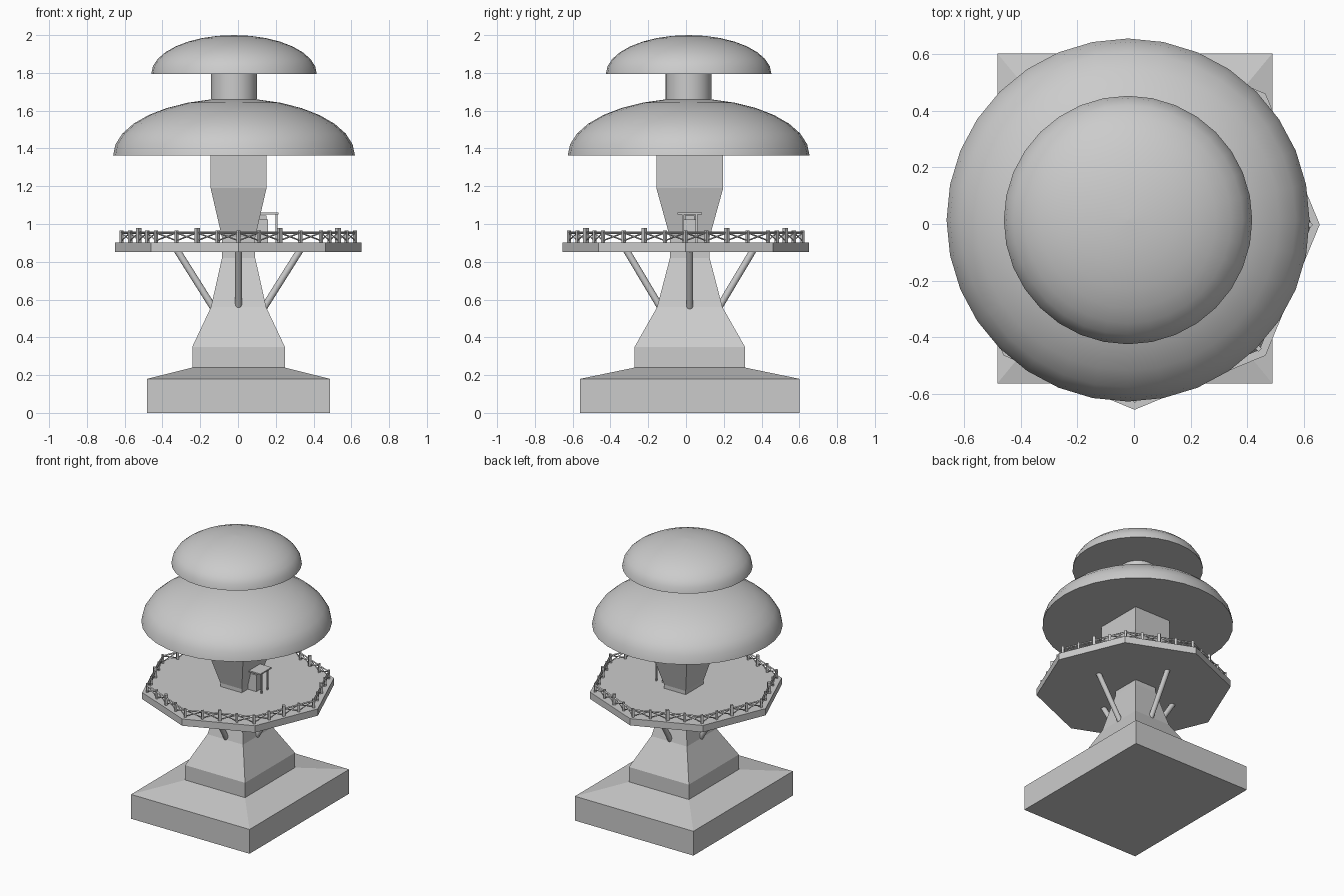
import bpy, bmesh, math
from mathutils import Vector, Matrix

if "Cube" in bpy.data.objects:
    bpy.data.objects.remove(bpy.data.objects["Cube"])


def finish(name, bm, smooth=False):
    bmesh.ops.recalc_face_normals(bm, faces=bm.faces)
    me = bpy.data.meshes.new(name)
    bm.to_mesh(me)
    bm.free()
    ob = bpy.data.objects.new(name, me)
    bpy.context.collection.objects.link(ob)
    if smooth:
        bpy.ops.object.select_all(action='DESELECT')
        ob.select_set(True)
        bpy.context.view_layer.objects.active = ob
        bpy.ops.object.shade_smooth_by_angle(angle=math.radians(40))
    return ob


def loft(bm, rings):
    loops = [[bm.verts.new(p) for p in r] for r in rings]
    n = len(loops[0])
    for a, b in zip(loops, loops[1:]):
        for i in range(n):
            j = (i + 1) % n
            bm.faces.new((a[i], a[j], b[j], b[i]))
    bm.faces.new(loops[0][::-1])
    bm.faces.new(loops[-1])


def rect(cx, cy, hx, hy, z):
    return [(cx + sx * hx, cy + sy * hy, z)
            for sx, sy in ((-1, -1), (1, -1), (1, 1), (-1, 1))]


def circle(cx, cy, r, z, n=32):
    return [(cx + r * math.cos(math.tau * i / n),
             cy + r * math.sin(math.tau * i / n), z) for i in range(n)]


def box(bm, lo, hi):
    c = [(a + b) / 2 for a, b in zip(lo, hi)]
    h = [(b - a) / 2 for a, b in zip(lo, hi)]
    loft(bm, [rect(c[0], c[1], h[0], h[1], z) for z in (lo[2], hi[2])])


def bar(bm, a, b, r, sides=4):
    a, b = Vector(a), Vector(b)
    d = b - a
    m = Matrix.Translation((a + b) / 2) @ d.to_track_quat('Z', 'Y').to_matrix().to_4x4()
    bmesh.ops.create_cone(bm, cap_ends=True, segments=sides, radius1=r,
                          radius2=r, depth=d.length, matrix=m)


# Stepped plinth and flared trunk, one lofted body
bm = bmesh.new()
profile = [(0.485, 0.582, 0), (0.485, 0.582, 0.18), (0.245, 0.292, 0.24),
           (0.245, 0.292, 0.35), (0.146, 0.173, 0.56), (0.088, 0.105, 0.82),
           (0.088, 0.105, 0.93), (0.148, 0.177, 1.19), (0.148, 0.177, 1.40)]
loft(bm, [rect(0.003, 0.02, *p) for p in profile])
finish("trunk_and_plinth", bm)

# Octagonal deck
bm = bmesh.new()
loft(bm, [circle(0.002, -0.002, 0.653, z, 8) for z in (0.853, 0.903)])
finish("deck", bm)

# Four diagonal struts
for name, dx, dy in (("left", -1, 0), ("right", 1, 0), ("front", 0, -1), ("back", 0, 1)):
    bm = bmesh.new()
    bar(bm, (0.003 + dx * 0.13, 0.02 + dy * 0.15, 0.55),
        (0.003 + dx * 0.325, 0.02 + dy * 0.335, 0.86), 0.018, 16)
    finish(name + "_strut", bm, True)

# Railing: four bays per deck side, taller post in the middle of each side
bm = bmesh.new()
corners = [Vector(p) for p in circle(0.002, -0.002, 0.618, 0, 8)]
for k in range(8):
    p, q = corners[k], corners[(k + 1) % 8]
    for i in range(4):
        a, b = p.lerp(q, i / 4), p.lerp(q, (i + 1) / 4)
        low, high = Vector((0, 0, 0.912)), Vector((0, 0, 0.954))
        top, r = (0.98, 0.015) if i == 2 else (0.966, 0.011)
        bar(bm, a + Vector((0, 0, 0.9)), a + Vector((0, 0, top)), r)
        bar(bm, a + high, b + high, 0.006)
        bar(bm, a + low, b + high, 0.004)
        bar(bm, a + high, b + low, 0.004)
finish("railing", bm)

# Small doorway with a porch roof on two posts
bm = bmesh.new()
box(bm, (0.07, -0.015, 0.9), (0.16, 0.055, 1.025))
box(bm, (0.07, -0.005, 1.02), (0.15, 0.045, 1.045))
finish("doorway", bm)
bm = bmesh.new()
box(bm, (0.10, -0.045, 1.05), (0.215, 0.085, 1.06))
for y in (-0.015, 0.055):
    box(bm, (0.198, y - 0.005, 0.9), (0.208, y + 0.005, 1.052))
finish("porch", bm)


# Two half-ellipsoid canopies with flat undersides
def canopy(name, r, z0, h):
    bm = bmesh.new()
    rings = []
    for i in range(8):
        t = math.pi / 2 * i / 8
        rings.append(circle(-0.021, 0.014, r * math.cos(t), z0 + h * math.sin(t)))
    rings.append(circle(-0.021, 0.014, 0.001, z0 + h))
    loft(bm, rings)
    finish(name, bm, True)


canopy("lower_canopy", 0.64, 1.363, 0.302)
canopy("upper_canopy", 0.438, 1.795, 0.205)

# Neck between canopies
bm = bmesh.new()
loft(bm, [circle(-0.021, 0.014, 0.122, z) for z in (1.6, 1.82)])
finish("canopy_neck", bm, True)
